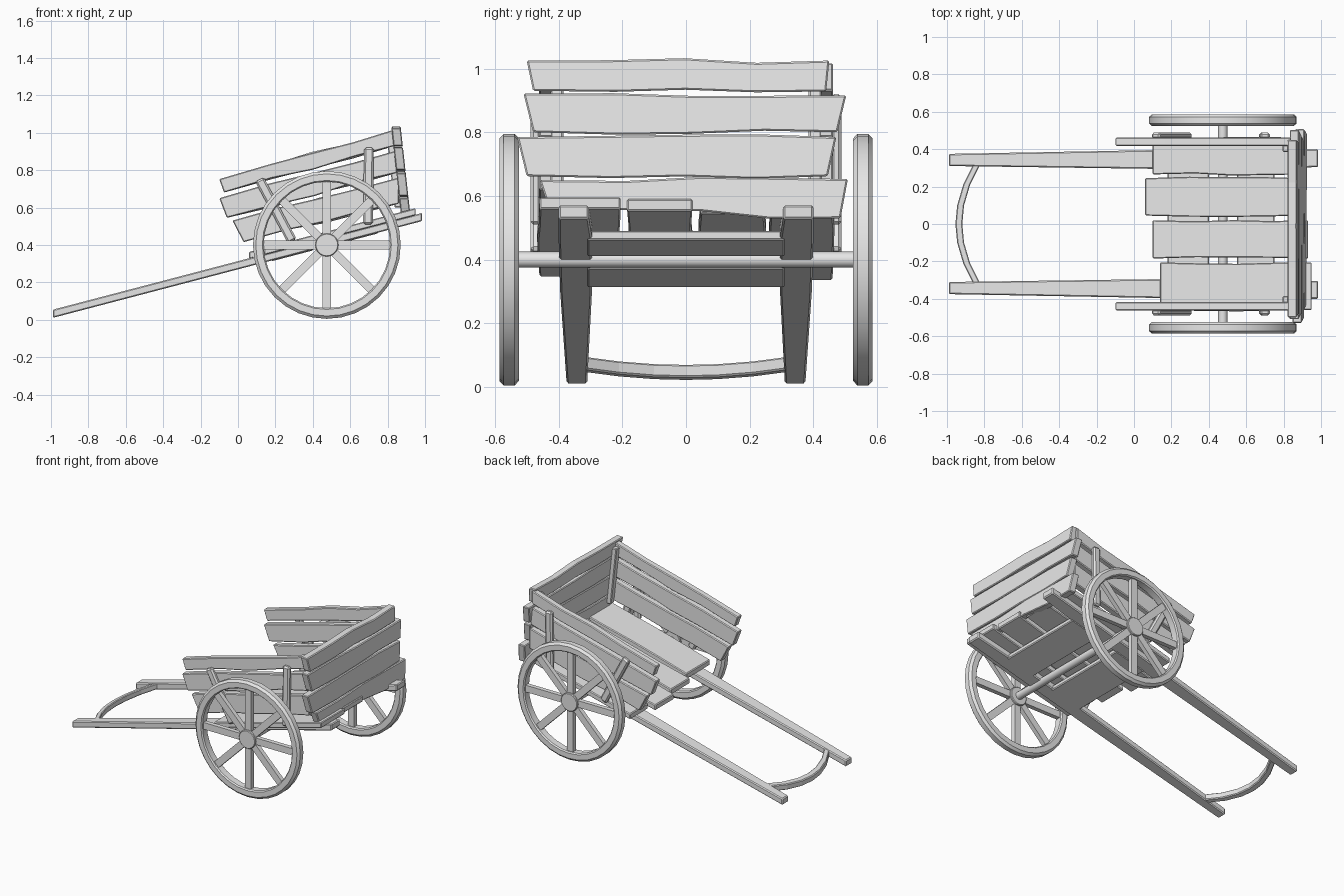
import bpy, bmesh, math, random
from mathutils import Vector, Matrix

random.seed(4)
if "Cube" in bpy.data.objects:
    bpy.data.objects.remove(bpy.data.objects["Cube"], do_unlink=True)

wood = bpy.data.materials.new("plain_grey_wood")
wood.use_nodes = True
GREY = (0.8, 0.8, 0.8, 1)
wood.diffuse_color = GREY
wood.node_tree.nodes["Principled BSDF"].inputs["Base Color"].default_value = GREY

SLOPE = 0.262              # rise of the tilted bed per unit of length
HUB = Vector((0.475, 0, 0.4))


# Placement helpers: (along, across, thickness) to world
def bed(a, b, t):
    return Vector((a, b, 0.416 + SLOPE * (a - HUB.x) + t))


def side(a, b, t):
    return Vector((a, t, b))


def tail(a, b, t):
    return Vector((0.87 + 0.11 * (1.03 - b) + t, a, b))


def finish(name, bm, bevel=0.0, smooth=False):
    bmesh.ops.recalc_face_normals(bm, faces=bm.faces)
    mesh = bpy.data.meshes.new(name)
    bm.to_mesh(mesh)
    bm.free()
    mesh.materials.append(wood)
    if smooth:
        mesh.shade_smooth()
        mesh.set_sharp_from_angle(angle=math.radians(35))
    ob = bpy.data.objects.new(name, mesh)
    bpy.context.scene.collection.objects.link(ob)
    if bevel:
        mod = ob.modifiers.new("worn_edges", "BEVEL")
        mod.width = bevel
        mod.segments = 1
        mod.limit_method = "ANGLE"
        mod.angle_limit = math.radians(40)
    return ob


# Solid strip between a lower and an upper edge line
def strip(name, lo, hi, place, t0, t1, bevel=0.005):
    bm = bmesh.new()
    rings = [[bm.verts.new(place(*p, t)) for p, t in
              ((l, t0), (h, t0), (h, t1), (l, t1))] for l, h in zip(lo, hi)]
    for r, s in zip(rings, rings[1:]):
        for i in range(4):
            j = (i + 1) % 4
            bm.faces.new((r[i], r[j], s[j], s[i]))
    bm.faces.new(rings[0])
    bm.faces.new(rings[-1])
    return finish(name, bm, bevel)


# Rough plank from four corners, with wavy long edges
def plank(name, lo0, hi0, lo1, hi1, place, t0, t1, wave=0.009):
    def edge(p, q):
        pts = []
        for f in (0, 0.28, 0.52, 0.76, 1):
            w = random.uniform(-wave, wave) if 0 < f < 1 else 0
            pts.append((p[0] + (q[0] - p[0]) * f, p[1] + (q[1] - p[1]) * f + w))
        return pts
    return strip(name, edge(lo0, lo1), edge(hi0, hi1), place, t0, t1)


# Bed floor: start, end, right edge, left edge
for i, (x0, x1, y0, y1) in enumerate([(0.14, 0.95, -0.46, -0.205),
                                      (0.1, 0.93, -0.185, 0.02),
                                      (0.06, 0.9, 0.045, 0.245),
                                      (0.1, 0.9, 0.265, 0.46)]):
    plank(f"floor_plank_{i + 1}", (x0, y0), (x0, y1), (x1, y0), (x1, y1),
          bed, 0.018, 0.056)

for sign, label in ((-1, "right"), (1, "left")):
    # Side walls
    walls = [((-0.075, 0.68), (-0.1, 0.752), (0.84, 0.93), (0.84, 1.018)),
             ((-0.06, 0.545), (-0.1, 0.65), (0.85, 0.785), (0.85, 0.905)),
             ((0.03, 0.415), (-0.03, 0.53), (0.86, 0.62), (0.86, 0.76))]
    for i, c in enumerate(walls):
        plank(f"{label}_side_board_{i + 1}", *c, side, sign * 0.417, sign * 0.462)

    # Wall stakes
    for part, a, b in (("front", (0.29, 0.42), (0.115, 0.75)),
                       ("rear", (0.695, 0.51), (0.70, 0.92))):
        d = (Vector(b) - Vector(a)).normalized() * 0.026
        n = Vector((d.y, -d.x))
        lo = [Vector(a) - n, Vector(b) - n]
        hi = [Vector(a) + n, Vector(b) + n]
        strip(f"{label}_{part}_stake", lo, hi, side, sign * 0.455, sign * 0.488, 0.01)

    # Pulling shafts running under the whole bed
    inner = [(-0.99, 0.31), (0.1, 0.295), (0.75, 0.295), (0.985, 0.305)]
    outer = [(-0.99, 0.375), (0.1, 0.395), (0.75, 0.4), (0.985, 0.4)]
    strip(f"{label}_shaft", [(x, sign * y) for x, y in inner],
          [(x, sign * y) for x, y in outer], bed, -0.022, 0.022, 0.006)

    # Wheel rim: chamfered profile spun around the axle
    bm = bmesh.new()
    profile = [(0.338, 0.532), (0.345, 0.524), (0.38, 0.524), (0.395, 0.538),
               (0.395, 0.572), (0.38, 0.586), (0.345, 0.586), (0.338, 0.578)]
    vs = [bm.verts.new((HUB.x + r, sign * y, HUB.z)) for r, y in profile]
    es = [bm.edges.new((vs[i], vs[(i + 1) % len(vs)])) for i in range(len(vs))]
    bmesh.ops.spin(bm, geom=vs + es, cent=HUB, axis=(0, 1, 0),
                   angle=math.tau, steps=32, use_merge=True)
    bmesh.ops.remove_doubles(bm, verts=bm.verts, dist=0.0005)
    finish(f"{label}_wheel_rim", bm, smooth=True)

    # Eight spokes
    bm = bmesh.new()
    for k in range(8):
        m = (Matrix.Translation(HUB + Vector((0, sign * 0.555, 0)))
             @ Matrix.Rotation(k * math.tau / 8, 4, "Y")
             @ Matrix.Translation((0.195, 0, 0))
             @ Matrix.Diagonal((0.3, 0.03, 0.046, 1)))
        bmesh.ops.create_cube(bm, size=1, matrix=m)
    finish(f"{label}_wheel_spokes", bm)

    # Hub
    bm = bmesh.new()
    bmesh.ops.create_cone(bm, cap_ends=True, segments=20, radius1=0.062,
                          radius2=0.062, depth=0.056,
                          matrix=Matrix.Translation(HUB + Vector((0, sign * 0.555, 0)))
                          @ Matrix.Rotation(math.pi / 2, 4, "X"))
    finish(f"{label}_wheel_hub", bm, 0.004, smooth=True)

# Tail wall
tail_boards = [((-0.48, 0.93), (-0.5, 1.025), (0.44, 0.928), (0.45, 1.025)),
               ((-0.48, 0.8), (-0.51, 0.922), (0.475, 0.8), (0.503, 0.916)),
               ((-0.5, 0.662), (-0.53, 0.785), (0.445, 0.662), (0.472, 0.785)),
               ((-0.43, 0.56), (-0.46, 0.65), (0.485, 0.53), (0.508, 0.653))]
for i, c in enumerate(tail_boards):
    plank(f"tail_board_{i + 1}", *c, tail, -0.05, 0)

# Corner battens inside the tail wall
for sign, label in ((-1, "right"), (1, "left")):
    strip(f"{label}_corner_batten", [(sign * 0.385, 0.6), (sign * 0.385, 0.99)],
          [(sign * 0.425, 0.6), (sign * 0.425, 0.99)], tail, -0.08, -0.045)

# Cross bars under the bed
for part, x0, x1 in (("front", 0.18, 0.4), ("rear", 0.55, 0.75)):
    strip(f"{part}_cross_bar", [(x0, -0.31), (x0, 0.31)],
          [(x1, -0.31), (x1, 0.31)], bed, -0.026, 0.004)

# Axle
bm = bmesh.new()
bmesh.ops.create_cone(bm, cap_ends=True, segments=16, radius1=0.025, radius2=0.025,
                      depth=1.08, matrix=Matrix.Translation(HUB)
                      @ Matrix.Rotation(math.pi / 2, 4, "X"))
finish("axle", bm, smooth=True)

# Bowed pull handle between the shaft tips
ys = [-0.315, -0.21, -0.1, 0, 0.1, 0.21, 0.315]
front = [(-0.955 + 0.95 * y * y, y) for y in ys]
strip("pull_handle", front, [(x + 0.037, y) for x, y in front], bed, -0.02, 0.02)
